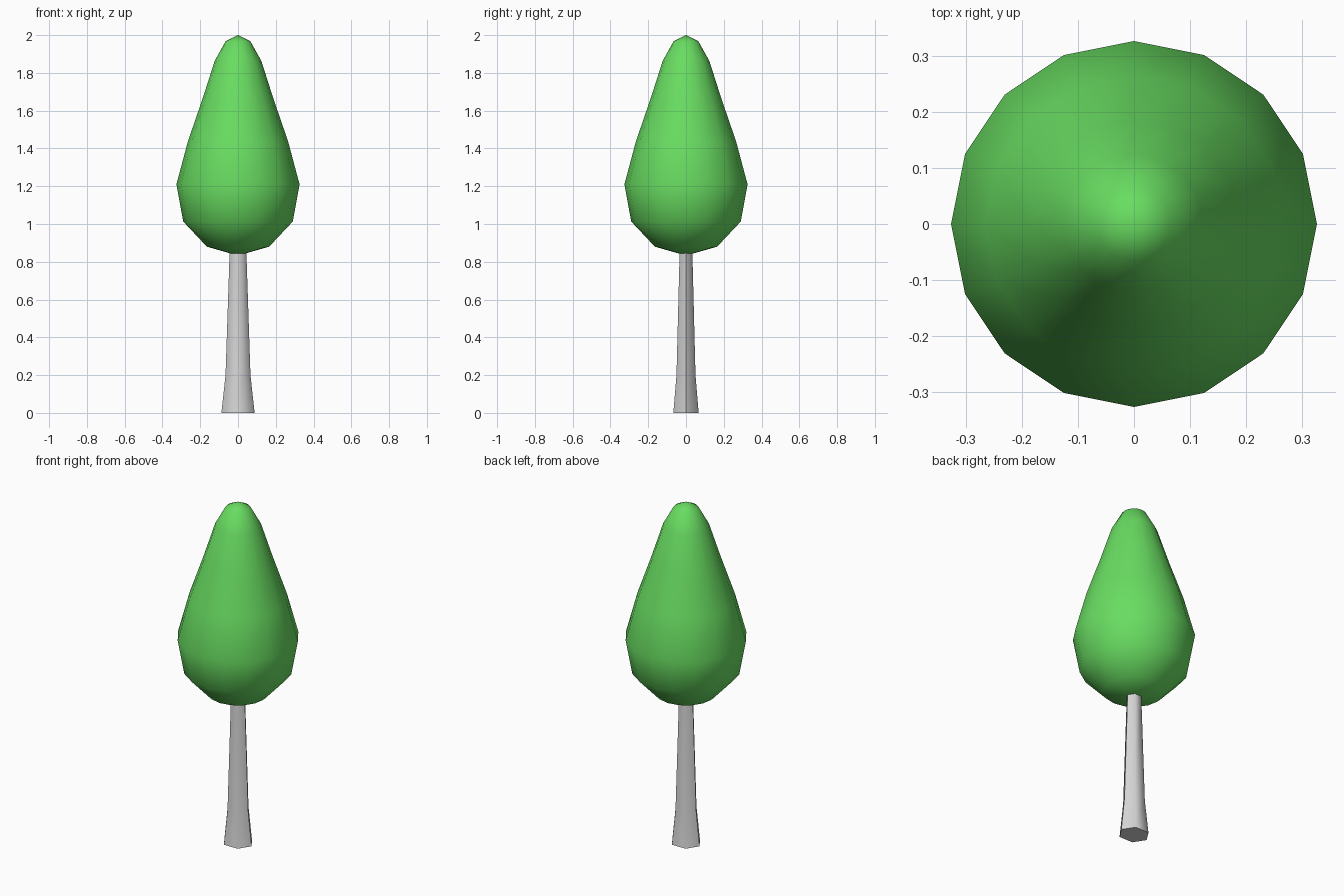
import bpy, bmesh, math

if "Cube" in bpy.data.objects:
    bpy.data.objects.remove(bpy.data.objects["Cube"])


def material(name, rgb):
    m = bpy.data.materials.new(name)
    m.diffuse_color = (*rgb, 1)
    m.use_nodes = True
    m.node_tree.nodes["Principled BSDF"].inputs["Base Color"].default_value = m.diffuse_color
    return m


def lathe(name, profile, sides, mat, angle):
    """Stack rings of (x radius, y radius, z); zero radius makes a pole."""
    bm = bmesh.new()
    rings = []
    for rx, ry, z in profile:
        n = sides if rx > 0 else 1
        rings.append([bm.verts.new((rx * math.cos(2 * math.pi * i / sides),
                                    ry * math.sin(2 * math.pi * i / sides), z))
                      for i in range(n)])
    for a, b in zip(rings, rings[1:]):
        for i in range(sides):
            j = (i + 1) % sides
            if len(a) == 1:
                bm.faces.new((a[0], b[j], b[i]))
            elif len(b) == 1:
                bm.faces.new((a[i], a[j], b[0]))
            else:
                bm.faces.new((a[i], a[j], b[j], b[i]))
    for ring in (rings[0], rings[-1]):
        if len(ring) > 1:
            bm.faces.new(ring)
    bmesh.ops.recalc_face_normals(bm, faces=bm.faces)
    me = bpy.data.meshes.new(name)
    bm.to_mesh(me)
    bm.free()
    me.materials.append(mat)
    ob = bpy.data.objects.new(name, me)
    bpy.context.collection.objects.link(ob)
    bpy.ops.object.select_all(action='DESELECT')
    ob.select_set(True)
    bpy.context.view_layer.objects.active = ob
    bpy.ops.object.shade_smooth_by_angle(angle=math.radians(angle))
    return ob


green = material("leaf green", (0.14, 0.72, 0.12))
grey = material("pale bark", (0.66, 0.66, 0.66))

# teardrop crown
crown = [(0, 0.833), (0.165, 0.88), (0.29, 1.013), (0.326, 1.21),
         (0.265, 1.438), (0.187, 1.665), (0.124, 1.862), (0.066, 1.967), (0, 2.0)]
lathe("crown", [(r, r, z) for r, z in crown], 16, green, 80)

# six-sided flared trunk, slightly flattened front to back
trunk = [(0.088, 0.0), (0.066, 0.2), (0.044, 0.86)]
lathe("trunk", [(r, r * 0.88, z) for r, z in trunk], 6, grey, 65)
